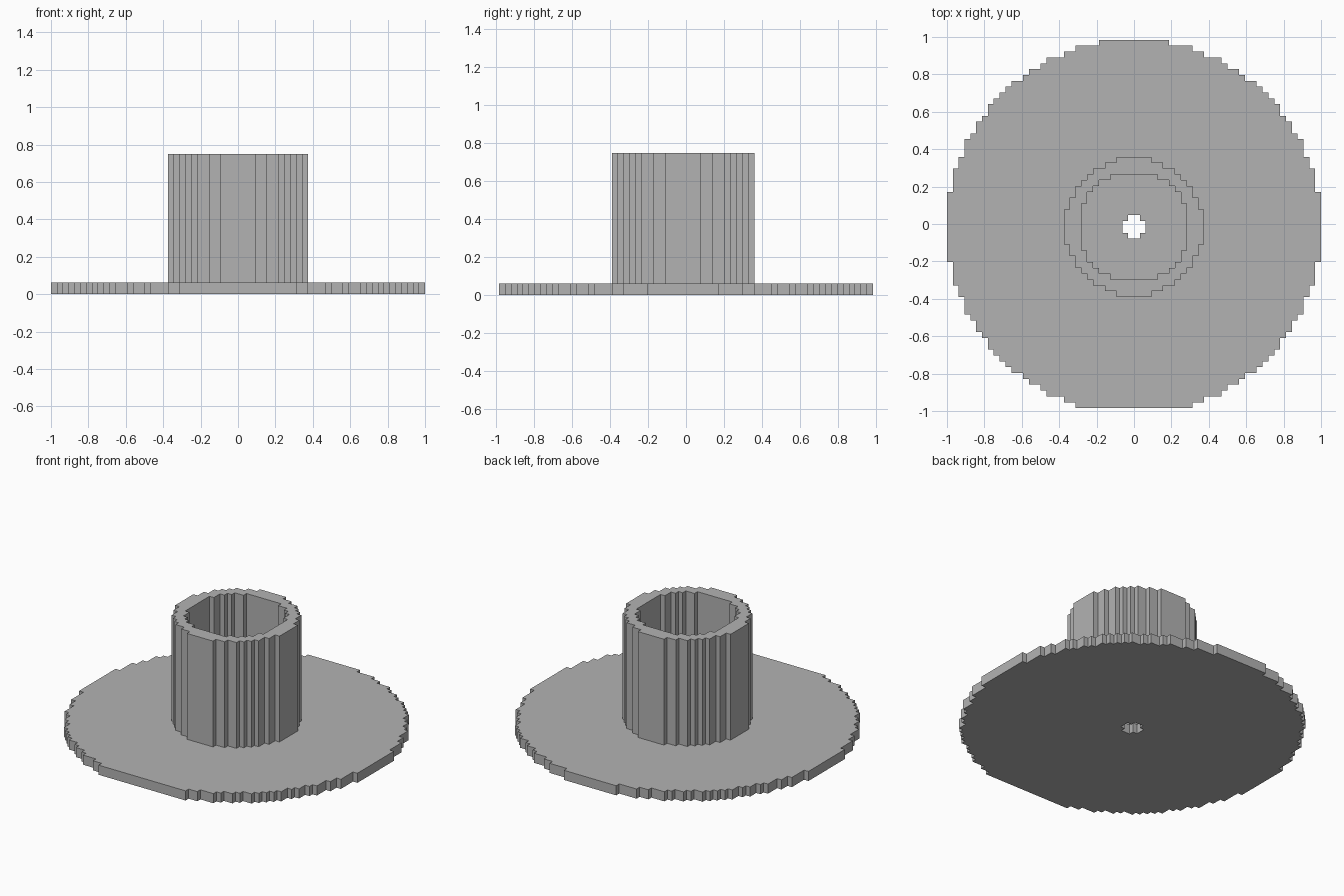
import bpy
import bmesh

if "Cube" in bpy.data.objects:
    bpy.data.objects.remove(bpy.data.objects["Cube"], do_unlink=True)

CELL = 2 / 64            # size of one block step
CENTRE_Y = -CELL / 2     # the rings sit half a step towards the front

grey = bpy.data.materials.new("Plain grey")
grey.use_nodes = True
GREY = (0.45, 0.45, 0.45, 1)
grey.diffuse_color = GREY
grey.node_tree.nodes["Principled BSDF"].inputs["Base Color"].default_value = GREY


def stepped_circle(radius_sq, front_limit=-100):
    """Corner points, in cells, of a circle built from square blocks."""
    def height(i):
        return sum((i + .5) ** 2 + (j + .5) ** 2 <= radius_sq for j in range(40))

    quadrant = []
    i = 0
    while height(i):
        here, after = height(i), height(i + 1)
        if here != after:
            quadrant.append((i + 1, here))
            if after:
                quadrant.append((i + 1, after))
        i += 1
    points = []
    for _ in range(4):
        points += quadrant
        quadrant = [(y, -x) for x, y in quadrant]
    # flatten the front edge and drop points left in the middle of it
    points = [(x, max(y, front_limit)) for x, y in points]
    n = len(points)
    return [p for k, p in enumerate(points)
            if not points[k - 1][1] == p[1] == points[(k + 1) % n][1]]


def stepped_ring(name, outer, inner, z0, z1):
    """Extruded plate between an outer and an inner stepped outline."""
    bm = bmesh.new()
    for outline in (outer, inner):
        verts = [bm.verts.new((x * CELL, y * CELL + CENTRE_Y, z0)) for x, y in outline]
        for a, b in zip(verts, verts[1:] + verts[:1]):
            bm.edges.new((a, b))
    bmesh.ops.triangle_fill(bm, edges=bm.edges[:], use_beauty=True, normal=(0, 0, 1))
    top = bmesh.ops.extrude_face_region(bm, geom=bm.faces[:], use_keep_orig=True)
    moved = [g for g in top["geom"] if isinstance(g, bmesh.types.BMVert)]
    bmesh.ops.translate(bm, verts=moved, vec=(0, 0, z1 - z0))
    bmesh.ops.recalc_face_normals(bm, faces=bm.faces[:])
    mesh = bpy.data.meshes.new(name)
    bm.to_mesh(mesh)
    bm.free()
    mesh.materials.append(grey)
    obj = bpy.data.objects.new(name, mesh)
    bpy.context.collection.objects.link(obj)
    return obj


# Wide base plate with a small centre hole, one row short at the front
stepped_ring("base_plate", stepped_circle(1024, -31), stepped_circle(4), 0, 2 * CELL)
# Upright hollow tube
stepped_ring("hub_tube", stepped_circle(139.5), stepped_circle(88), 2 * CELL, 24 * CELL)
